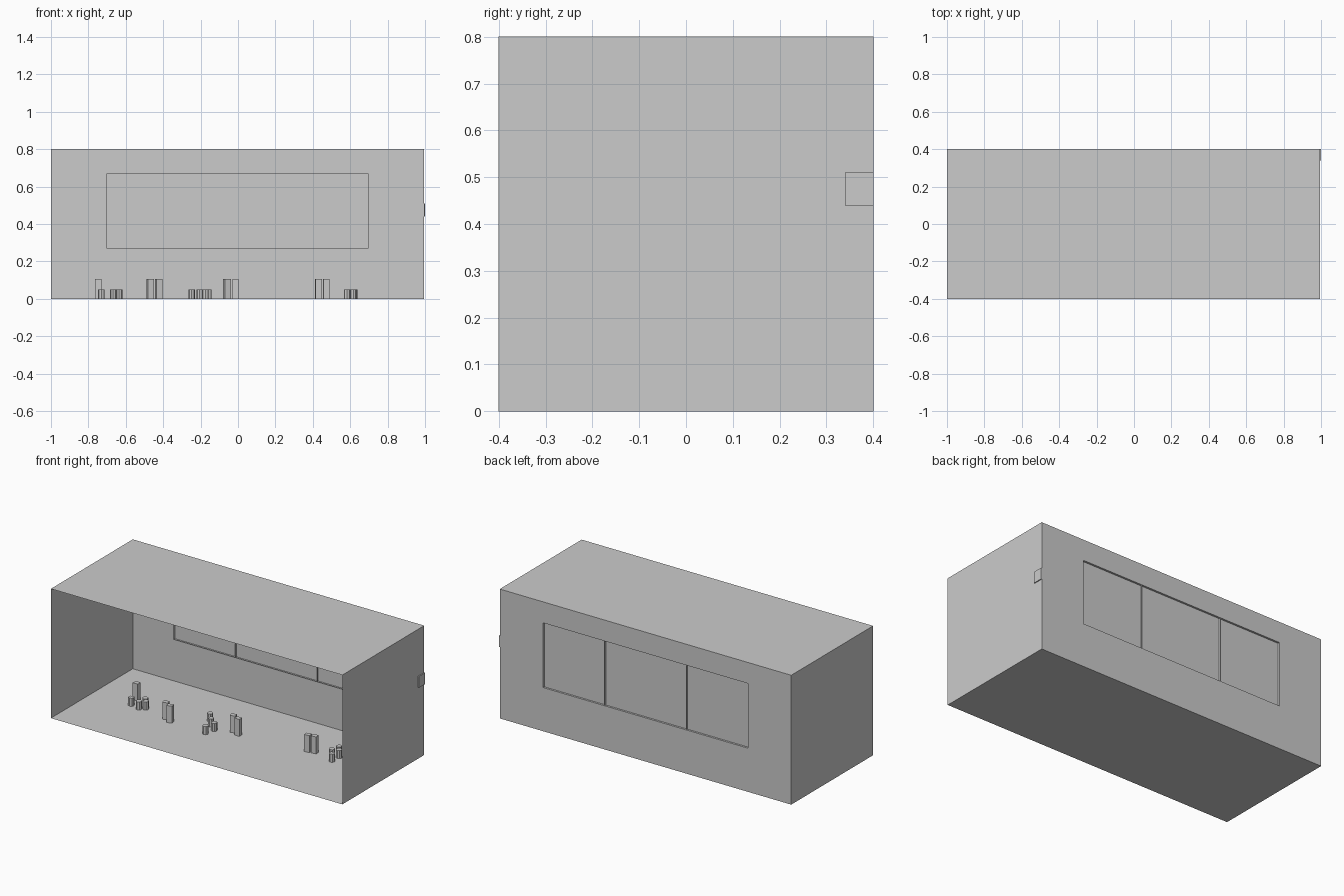
import bpy, bmesh, math
from mathutils import Matrix

if "Cube" in bpy.data.objects:
    bpy.data.objects.remove(bpy.data.objects["Cube"])

XL, XR = -1.0, 0.994      # side walls (plate fills the rest to x = 1)
Y, H = 0.4, 0.8
WX = (-0.703, -0.283, 0.277, 0.697)   # window edges and dividers
WZ0, WZ1 = 0.27, 0.67


def make(name, build):
    bm = bmesh.new()
    build(bm)
    bmesh.ops.remove_doubles(bm, verts=bm.verts, dist=1e-5)
    me = bpy.data.meshes.new(name)
    bm.to_mesh(me)
    bm.free()
    ob = bpy.data.objects.new(name, me)
    bpy.context.collection.objects.link(ob)
    return ob


def quad(bm, *pts):
    bm.faces.new([bm.verts.new(p) for p in pts])


def wall_panel(bm, x0, x1, z0, z1, y):
    quad(bm, (x1, y, z0), (x0, y, z0), (x0, y, z1), (x1, y, z1))


# Thin open-fronted shell with a window hole in the back wall
def shell(bm):
    quad(bm, (XL, -Y, 0), (XL, Y, 0), (XR, Y, 0), (XR, -Y, 0))
    quad(bm, (XL, -Y, H), (XR, -Y, H), (XR, Y, H), (XL, Y, H))
    quad(bm, (XL, -Y, 0), (XL, -Y, H), (XL, Y, H), (XL, Y, 0))
    quad(bm, (XR, -Y, 0), (XR, Y, 0), (XR, Y, H), (XR, -Y, H))
    wall_panel(bm, XL, WX[0], 0, H, Y)
    wall_panel(bm, WX[3], XR, 0, H, Y)
    wall_panel(bm, WX[0], WX[3], 0, WZ0, Y)
    wall_panel(bm, WX[0], WX[3], WZ1, H, Y)


make("room_shell", shell)


# Window frame: thin strips around and between the panes
def frame(bm):
    a, b = Y - 0.024, Y
    for x in WX:
        quad(bm, (x, a, WZ0), (x, b, WZ0), (x, b, WZ1), (x, a, WZ1))
    for z in (WZ0, WZ1):
        quad(bm, (WX[0], a, z), (WX[3], a, z), (WX[3], b, z), (WX[0], b, z))


make("window_frame", frame)

# Three glass panes set halfway into the frame
for i in range(3):
    make(f"window_pane_{i + 1}",
         lambda bm: wall_panel(bm, WX[i], WX[i + 1], WZ0, WZ1, Y - 0.012))


def box(name, loc, size, angle=0.0):
    m = (Matrix.Translation(loc) @ Matrix.Rotation(math.radians(angle), 4, 'Z')
         @ Matrix.Diagonal((*size, 1)))
    return make(name, lambda bm: bmesh.ops.create_cube(bm, size=1, matrix=m))


def stool(name, x, y, r=0.0175, h=0.05):
    m = Matrix.Translation((x, y, h / 2))
    return make(name, lambda bm: bmesh.ops.create_cone(
        bm, cap_ends=True, segments=8, radius1=r, radius2=r, depth=h, matrix=m))


# Small plate on the outside of the right wall
box("wall_plate", ((XR + 1) / 2, 0.37, 0.475), (1 - XR, 0.06, 0.07))

# Tall square posts standing in pairs
posts = [(-0.748, 0.078, 0), (-0.468, -0.035, 15), (-0.424, -0.057, 15),
         (-0.059, 0.039, 20), (-0.013, 0.021, 0),
         (0.431, 0.068, 5), (0.472, 0.076, 5)]
for i, (x, y, ang) in enumerate(posts):
    box(f"tall_post_{i + 1}", (x, y, 0.0525), (0.034, 0.028, 0.105), ang)

# Short eight-sided stools in clusters
stools = [(-0.73, 0.0), (-0.667, -0.016), (-0.635, 0.005), (-0.66, 0.037),
          (-0.248, 0.082), (-0.205, 0.03), (-0.174, -0.07), (-0.158, -0.007),
          (0.617, 0.037), (0.583, 0.085), (0.595, 0.137), (0.622, 0.1)]
for i, (x, y) in enumerate(stools):
    stool(f"short_stool_{i + 1}", x, y)
